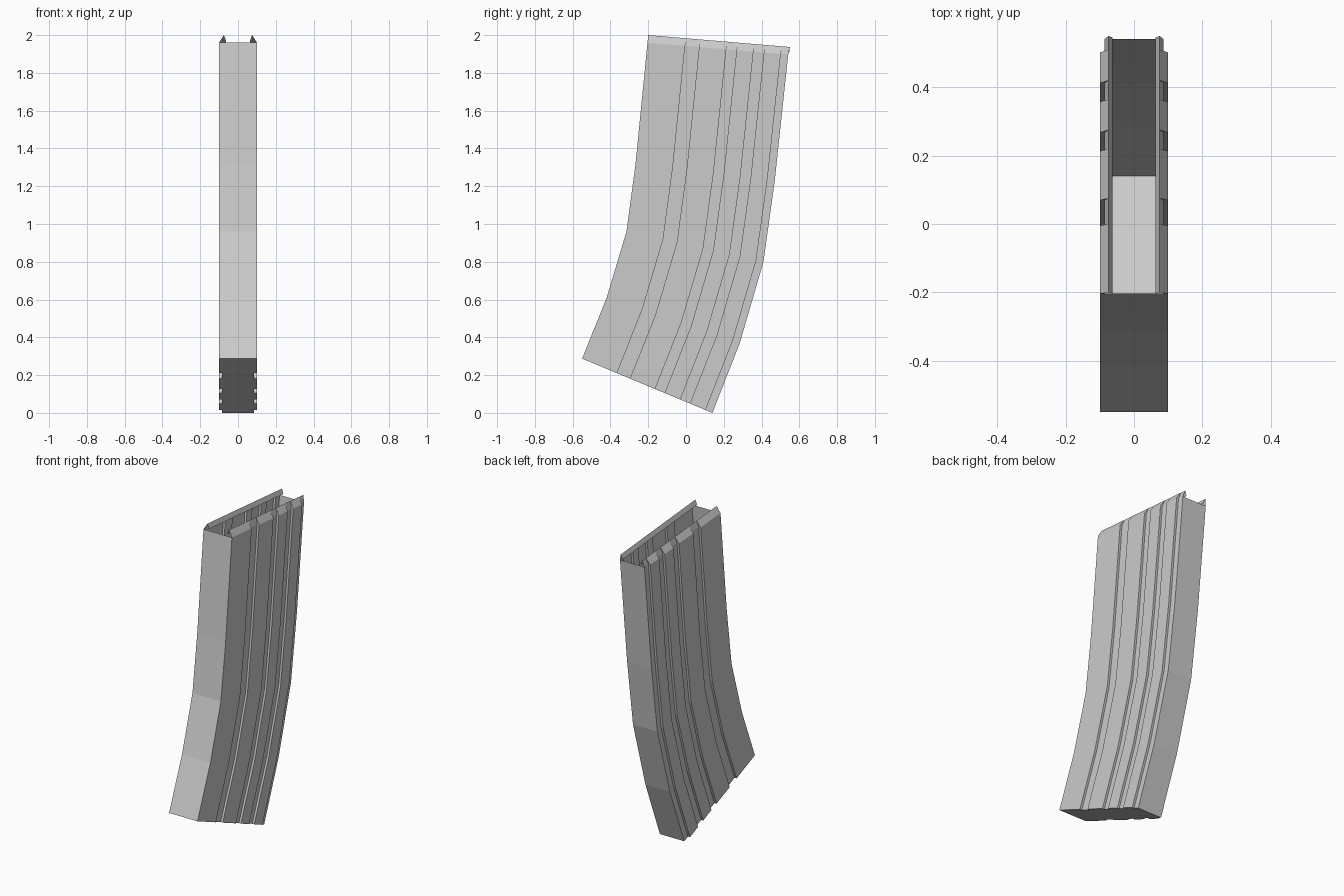
import bpy, bmesh
from mathutils import Vector

if "Cube" in bpy.data.objects:
    bpy.data.objects.remove(bpy.data.objects["Cube"])

# Front and back edge of the curved body (y, z), bottom to top
front = [(-0.55, 0.287), (-0.42, 0.61), (-0.315, 0.96), (-0.267, 1.32), (-0.204, 1.96)]
back = [(0.14, 0.0), (0.285, 0.37), (0.41, 0.80), (0.47, 1.23), (0.541, 1.897)]
lip_top = ((-0.2, 2.0), (0.55, 1.937))
lip_inner = ((-0.203, 1.97), (0.546, 1.907))

# Half cross-section: (fraction from front to back, half width), with grooves
W, G = 0.1, 0.086
half = [(0, W)]
for a, b in ((0.267, 0.367), (0.56, 0.633), (0.753, 0.827)):
    half += [(a, W), (a, G), (b, G), (b, W)]
half += [(0.947, W), (0.947, G), (1, G)]

bm = bmesh.new()


def row(f, b, side, width=None):
    f, b = Vector(f), Vector(b)
    out = []
    for t, x in half:
        p = f.lerp(b, t)
        out.append(bm.verts.new((side * (width or x), p.x, p.y)))
    return out


def bridge(r0, r1):
    for i in range(len(r0) - 1):
        bm.faces.new((r0[i], r0[i + 1], r1[i + 1], r1[i]))


# Grooved side walls, one per side
sides = {s: [row(f, b, s) for f, b in zip(front, back)] for s in (1, -1)}
for s, rows in sides.items():
    for r0, r1 in zip(rows, rows[1:]):
        bridge(r0, r1)
    # Feed lip: slanted band and folded inner edge
    peak = row(*lip_top, s, 0.075)
    fold = row(*lip_inner, s, 0.063)
    bridge(rows[-1], peak)
    bridge(peak, fold)

# Front and back walls
R, L = sides[1], sides[-1]
for k in (0, -1):
    for i in range(len(front) - 1):
        bm.faces.new((R[i][k], L[i][k], L[i + 1][k], R[i + 1][k]))
# Floor plate
bm.faces.new(R[0] + L[0][::-1])

bmesh.ops.remove_doubles(bm, verts=bm.verts, dist=0.0001)
bmesh.ops.recalc_face_normals(bm, faces=bm.faces)
mesh = bpy.data.meshes.new("curved_body")
bm.to_mesh(mesh)
bm.free()
obj = bpy.data.objects.new("curved_body", mesh)
bpy.context.collection.objects.link(obj)
